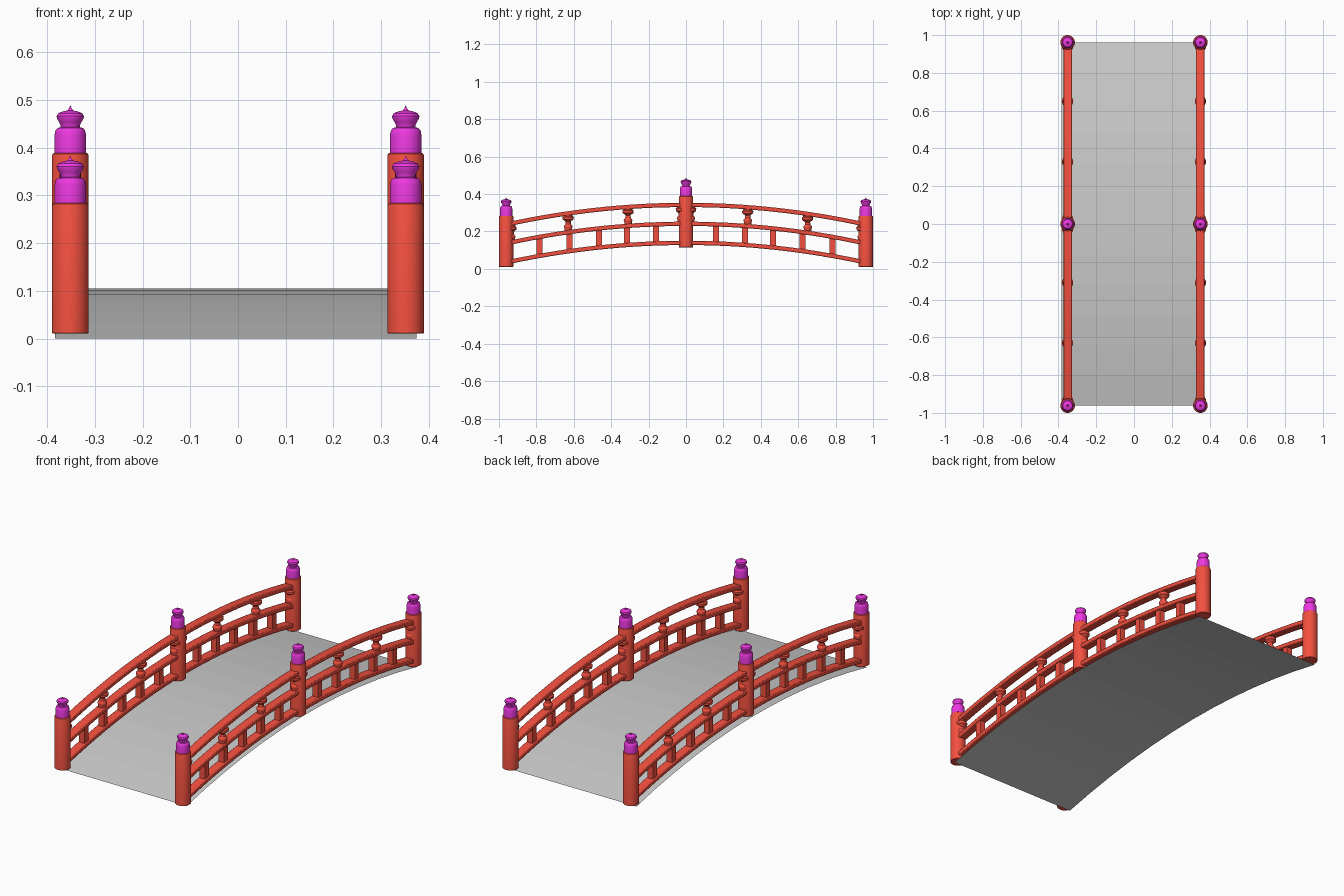
import bpy, bmesh, math

if "Cube" in bpy.data.objects:
    bpy.data.objects.remove(bpy.data.objects["Cube"])

def material(name, rgb):
    m = bpy.data.materials.new(name)
    m.diffuse_color = (*rgb, 1)
    m.use_nodes = True
    m.node_tree.nodes["Principled BSDF"].inputs["Base Color"].default_value = m.diffuse_color
    return m

RED = material("red_lacquer", (0.9, 0.08, 0.05))
MAGENTA = material("magenta_cap", (0.85, 0.04, 0.75))
SIDE_X, END_Y, RISE = 0.3515, 0.9615, 0.105

def arch(y):
    """Height of the bridge curve above its ends."""
    return RISE * (1 - (y / END_Y) ** 2)

def make(name, bm, mat=None, smooth=None, bevel=0):
    bmesh.ops.recalc_face_normals(bm, faces=bm.faces)
    me = bpy.data.meshes.new(name)
    bm.to_mesh(me)
    bm.free()
    ob = bpy.data.objects.new(name, me)
    bpy.context.collection.objects.link(ob)
    if mat:
        me.materials.append(mat)
    if bevel:
        b = ob.modifiers.new("bevel", 'BEVEL')
        b.width, b.segments = bevel, 2
    if smooth:
        bpy.ops.object.select_all(action='DESELECT')
        ob.select_set(True)
        bpy.context.view_layer.objects.active = ob
        bpy.ops.object.shade_smooth_by_angle(angle=math.radians(smooth))
    return ob

def lathe(name, profile, loc, mat, sides=32):
    """Revolve (radius, height) points about a vertical axis."""
    bm = bmesh.new()
    rings = []
    for r, z in profile:
        rings.append([bm.verts.new((loc[0] + r * math.cos(a), loc[1] + r * math.sin(a), loc[2] + z))
                      for a in (2 * math.pi * i / sides for i in range(sides))])
    for lo, hi in zip(rings, rings[1:]):
        for i in range(sides):
            j = (i + 1) % sides
            bm.faces.new((lo[i], lo[j], hi[j], hi[i]))
    bm.faces.new(rings[0])
    bm.faces.new(rings[-1])
    return make(name, bm, mat, smooth=35)

def rail(name, x, base, w=0.045, h=0.023, n=32):
    """Rectangular bar swept along the arch."""
    bm = bmesh.new()
    rings = []
    for i in range(n + 1):
        y = -0.955 + 1.91 * i / n
        z = base + arch(y)
        rings.append([bm.verts.new((x + dx * w / 2, y, z + dz * h / 2))
                      for dx, dz in ((-1, -1), (1, -1), (1, 1), (-1, 1))])
    for a, b in zip(rings, rings[1:]):
        for i in range(4):
            j = (i + 1) % 4
            bm.faces.new((a[i], a[j], b[j], b[i]))
    bm.faces.new(rings[0])
    bm.faces.new(rings[-1])
    return make(name, bm, RED, smooth=30, bevel=0.004)

def block(name, x, y, z0, z1, w):
    bm = bmesh.new()
    bmesh.ops.create_cube(bm, size=1)
    for v in bm.verts:
        v.co = (x + v.co.x * w, y + v.co.y * w, (z0 + z1) / 2 + v.co.z * (z1 - z0))
    return make(name, bm, RED)

# Deck: one thin arched sheet
bm = bmesh.new()
rows = []
for i in range(13):
    y = -END_Y + 2 * END_Y * i / 12
    rows.append([bm.verts.new((x, y, arch(y))) for x in (-0.384, 0.374)])
for a, b in zip(rows, rows[1:]):
    bm.faces.new((a[0], a[1], b[1], b[0]))
make("deck", bm)

POST = [(0.036, 0), (0.0385, 0.002), (0.0385, 0.268), (0.037, 0.272), (0.034, 0.274)]
CAP = [(0.033, 0.27), (0.033, 0.312), (0.031, 0.321), (0.027, 0.326), (0.020, 0.328),
       (0.020, 0.331), (0.023, 0.338), (0.028, 0.346), (0.0285, 0.351), (0.025, 0.357),
       (0.016, 0.361), (0.006, 0.363), (0.003, 0.367), (0.0005, 0.373)]
BALUSTER = [(0.020, 0), (0.020, 0.020), (0.023, 0.026), (0.022, 0.034), (0.015, 0.042),
            (0.014, 0.055), (0.018, 0.060), (0.029, 0.067), (0.030, 0.080), (0.024, 0.086), (0.022, 0.1)]

for label, s in (("left", -1), ("right", 1)):
    x = s * SIDE_X
    # Posts with finial caps
    for y in (-END_Y, 0, END_Y):
        base = 0.01 + arch(y)
        lathe(f"{label}_post", POST, (x, y, base), RED)
        lathe(f"{label}_post_cap", CAP, (x, y, base), MAGENTA)
    # Three arched rails
    for part, z in (("bottom", 0.034), ("middle", 0.136), ("top", 0.237)):
        rail(f"{label}_{part}_rail", x, z)
    # Square struts between bottom and middle rails
    for y in (0.16, 0.315, 0.465, 0.624, 0.784):
        for e in (-1, 1):
            block(f"{label}_strut", x, e * y, 0.034 + arch(y), 0.136 + arch(y), 0.032)
    # Turned balusters between middle and top rails
    for y in (-0.935, -0.63, -0.31, -0.025, 0.025, 0.33, 0.65, 0.94):
        lathe(f"{label}_baluster", BALUSTER, (x, y, 0.137 + arch(y)), RED, 20)
